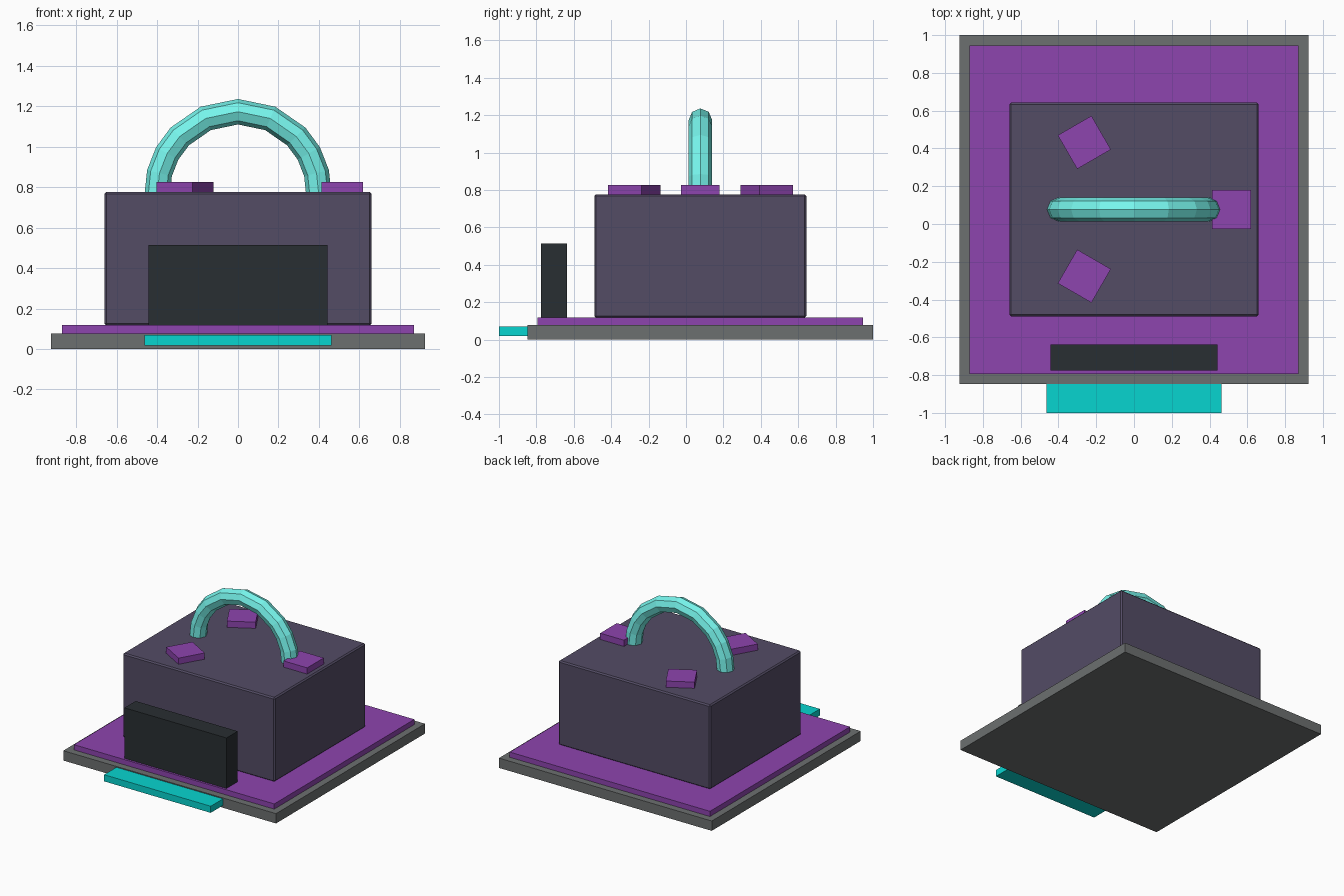
import bpy, bmesh
from math import sin, cos, pi, radians

if "Cube" in bpy.data.objects:
    bpy.data.objects.remove(bpy.data.objects["Cube"])


def material(name, rgb):
    m = bpy.data.materials.new(name)
    m.diffuse_color = (*[(c / 255) ** 2.2 for c in rgb], 1)
    m.use_nodes = True
    m.node_tree.nodes["Principled BSDF"].inputs["Base Color"].default_value = m.diffuse_color
    return m


GREY = material("stone grey", (108, 111, 111))
PURPLE = material("purple", (140, 70, 173))
SLATE = material("slate", (84, 77, 101))
BLACK = material("charcoal", (45, 50, 53))
TEAL = material("teal", (16, 212, 207))
AQUA = material("aqua", (118, 245, 236))


def finish(name, bm, mat):
    bmesh.ops.recalc_face_normals(bm, faces=bm.faces)
    me = bpy.data.meshes.new(name)
    bm.to_mesh(me)
    bm.free()
    me.materials.append(mat)
    ob = bpy.data.objects.new(name, me)
    bpy.context.collection.objects.link(ob)
    return ob


def box(name, x, y, z, mat, angle=0):
    """Box from (min, max) ranges, turned about its own vertical axis."""
    bm = bmesh.new()
    bmesh.ops.create_cube(bm, size=1)
    bmesh.ops.scale(bm, vec=[r[1] - r[0] for r in (x, y, z)], verts=bm.verts)
    ob = finish(name, bm, mat)
    ob.location = [sum(r) / 2 for r in (x, y, z)]
    ob.rotation_euler.z = radians(angle)
    return ob


# Stacked base
box("base_slab", (-0.924, 0.924), (-0.848, 1.0), (0, 0.077), GREY)
box("base_mat", (-0.87, 0.87), (-0.793, 0.945), (0.07, 0.118), PURPLE)

# Main body with slightly eased edges
body = box("body", (-0.66, 0.66), (-0.49, 0.643), (0.115, 0.777), SLATE)
bev = body.modifiers.new("eased_edges", "BEVEL")
bev.width = 0.01
bev.segments = 1

# Front panel and the step sticking out of the base
box("front_panel", (-0.443, 0.443), (-0.776, -0.637), (0.115, 0.515), BLACK)
box("front_step", (-0.463, 0.463), (-1.0, -0.8), (0.018, 0.07), TEAL)

# Three square pads around the handle
H = 0.103
for i, (x, y, a) in enumerate([(0.516, 0.077, 0), (-0.263, 0.432, 30), (-0.263, -0.276, -30)]):
    box(f"top_pad_{i + 1}", (x - H, x + H), (y - H, y + H), (0.77, 0.826), PURPLE, a)

# Arched handle: octagonal section swept over a half circle
MAJOR, MINOR, SIDES = 0.4, 0.063, 8
half = [23.5, 46, 61, 76, 92]
angles = [-a for a in reversed(half)] + [0] + half
bm = bmesh.new()
rings = []
for a in map(radians, angles):
    ring = []
    for k in range(SIDES):
        t = 2 * pi * k / SIDES
        r = MAJOR + MINOR * cos(t)
        ring.append(bm.verts.new((r * sin(a), 0.077 + MINOR * sin(t), 0.773 + r * cos(a))))
    rings.append(ring)
for p, q in zip(rings, rings[1:]):
    for k in range(SIDES):
        n = (k + 1) % SIDES
        bm.faces.new((p[k], p[n], q[n], q[k]))
bm.faces.new(rings[0])
bm.faces.new(rings[-1])
finish("handle", bm, AQUA)
